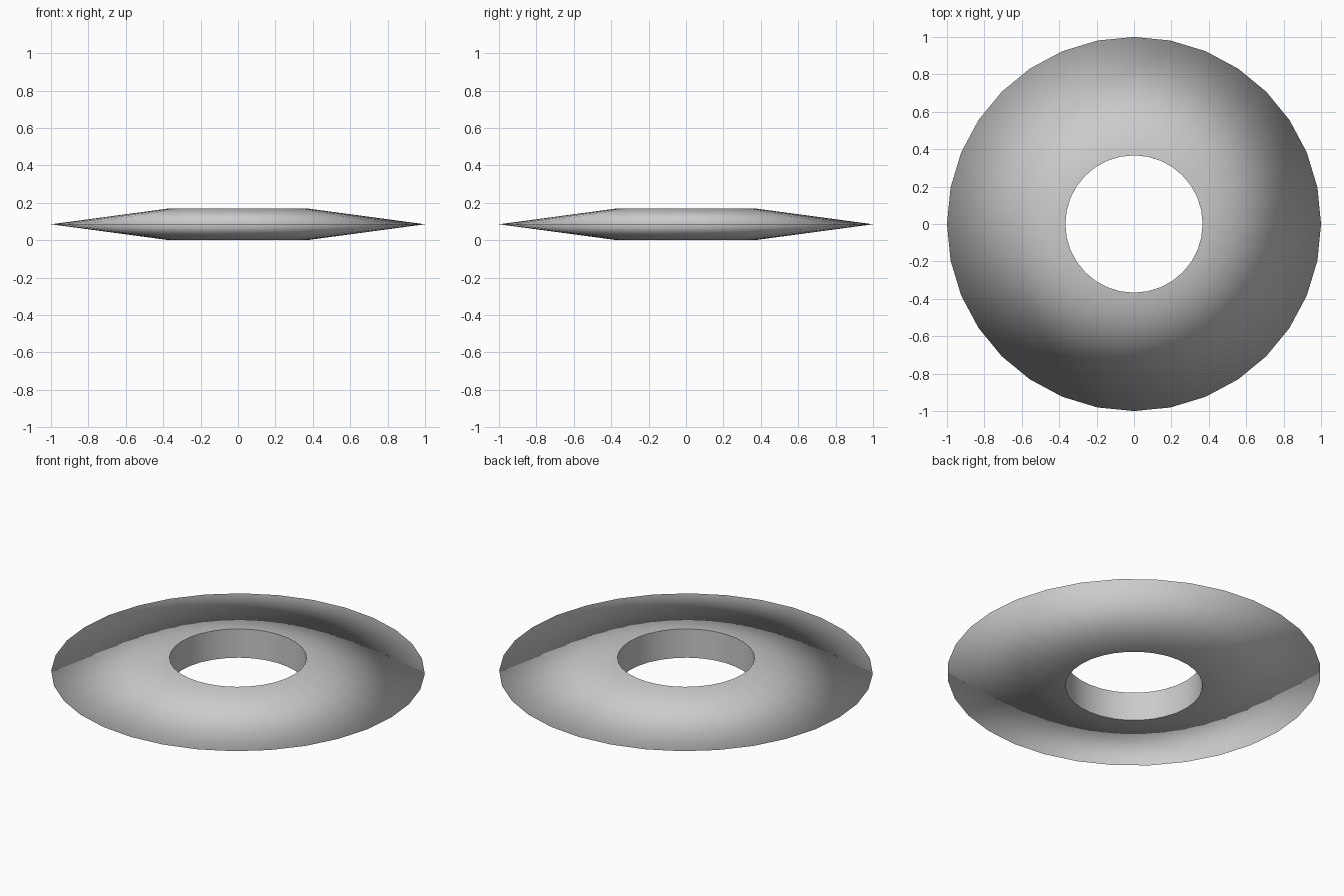
import bpy, bmesh
from math import cos, sin, tau

if "Cube" in bpy.data.objects:
    bpy.data.objects.remove(bpy.data.objects["Cube"])

SIDES = 32
# ring profile (radius, height): knife edge outside, straight bore inside
PROFILE = [(0.367, 0.0), (1.0, 0.085), (0.367, 0.17)]

bm = bmesh.new()
rings = [[bm.verts.new((r * cos(tau * i / SIDES), r * sin(tau * i / SIDES), z))
          for i in range(SIDES)] for r, z in PROFILE]

# skin lower cone, upper cone and bore wall
for k in range(3):
    a, b = rings[k], rings[(k + 1) % 3]
    for i in range(SIDES):
        j = (i + 1) % SIDES
        bm.faces.new((a[i], a[j], b[j], b[i])).smooth = True
bmesh.ops.recalc_face_normals(bm, faces=bm.faces)

# bore rims stay crisp, the outer edge is smoothed over
for ring in (rings[0], rings[2]):
    for i in range(SIDES):
        bm.edges.get((ring[i], ring[(i + 1) % SIDES])).smooth = False

mesh = bpy.data.meshes.new("tapered_ring")
bm.to_mesh(mesh)
bm.free()
bpy.context.collection.objects.link(bpy.data.objects.new("tapered_ring", mesh))
